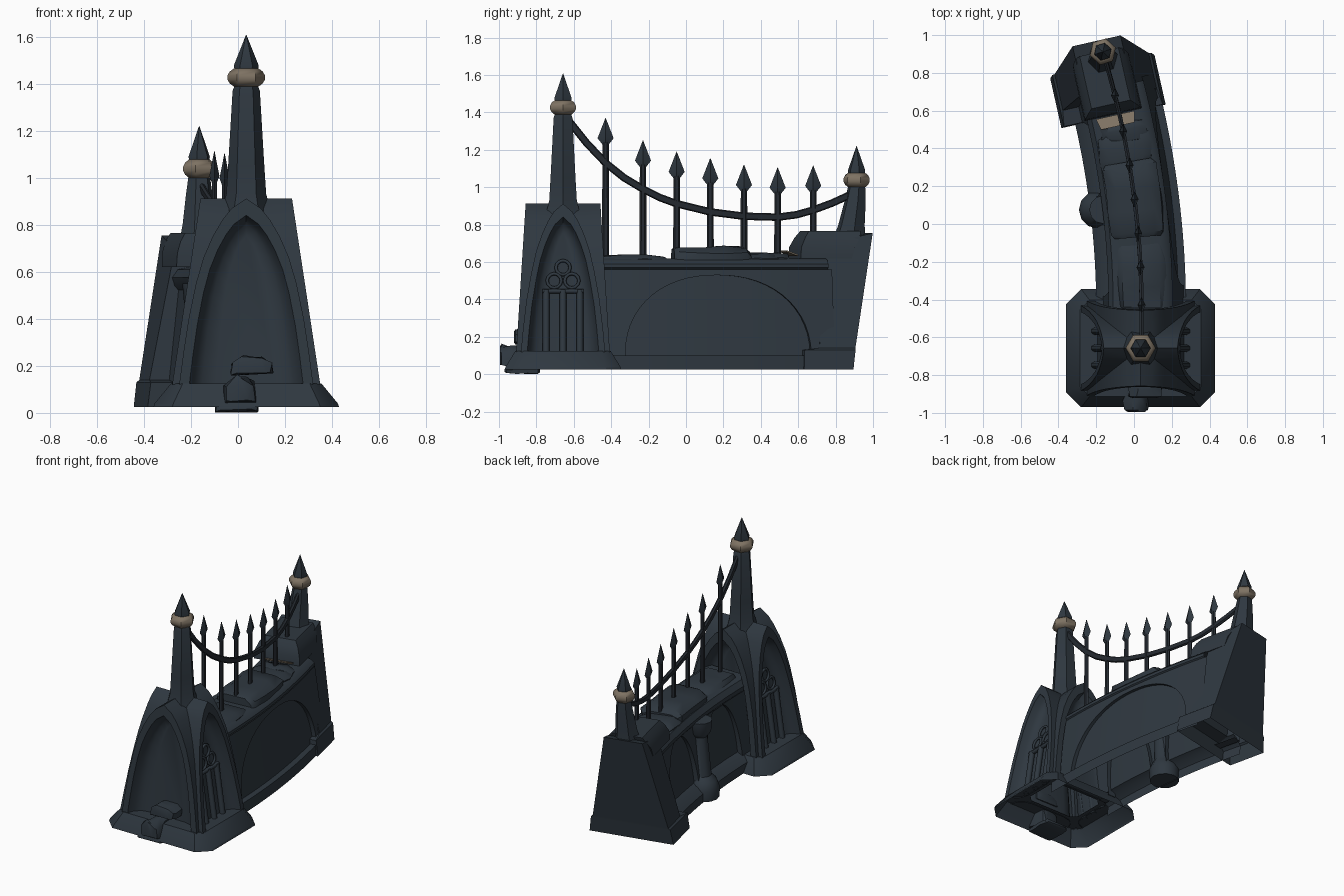
import bpy, bmesh, math, random
from mathutils import Vector, Matrix

if "Cube" in bpy.data.objects:
    bpy.data.objects.remove(bpy.data.objects["Cube"])
random.seed(4)

def material(name, rgb):
    m = bpy.data.materials.new(name)
    m.diffuse_color = (*rgb, 1)
    m.use_nodes = True
    m.node_tree.nodes["Principled BSDF"].inputs["Base Color"].default_value = m.diffuse_color
    return m

STONE = material("slate_stone", (.028, .039, .051))
IRON = material("dark_iron", (.018, .023, .030))
TAN = material("tan_stone", (.21, .17, .125))

def mesh(name, verts, faces, mat, angle=35):
    me = bpy.data.meshes.new(name)
    me.from_pydata([tuple(v) for v in verts], [], faces)
    bm = bmesh.new()
    bm.from_mesh(me)
    bmesh.ops.remove_doubles(bm, verts=bm.verts, dist=.0002)
    bmesh.ops.recalc_face_normals(bm, faces=bm.faces)
    for f in bm.faces:
        f.smooth = True
    bm.to_mesh(me)
    bm.free()
    me.set_sharp_from_angle(angle=math.radians(angle))
    me.materials.append(mat)
    ob = bpy.data.objects.new(name, me)
    bpy.context.collection.objects.link(ob)
    return ob

def loft(name, rings, mat, caps=(True, True), closed=True, angle=35):
    n = len(rings[0])
    faces = []
    for i in range(len(rings) - 1):
        for j in range(n if closed else n - 1):
            k = (j + 1) % n
            faces.append((i*n + j, i*n + k, (i+1)*n + k, (i+1)*n + j))
    if caps[0]:
        faces.append(tuple(range(n)))
    if caps[1]:
        faces.append(tuple((len(rings) - 1)*n + j for j in range(n)))
    return mesh(name, [v for r in rings for v in r], faces, mat, angle)

def turned(name, levels, mat, sides=6, rot=0, flat=1, angle=35):
    """levels: (x, y, z, radius); flat squeezes along x"""
    rings = [[(x + flat*r*math.cos(rot + math.tau*k/sides), y + r*math.sin(rot + math.tau*k/sides), z)
              for k in range(sides)] for x, y, z, r in levels]
    return loft(name, rings, mat, angle=angle)

def tube(name, pts, r, mat, cyclic=False):
    cu = bpy.data.curves.new(name, 'CURVE')
    cu.dimensions = '3D'
    cu.bevel_depth, cu.bevel_resolution = r, 1
    sp = cu.splines.new('POLY')
    sp.points.add(len(pts) - 1)
    for p, q in zip(sp.points, pts):
        p.co = (*q, 1)
    sp.use_cyclic_u = cyclic
    cu.use_fill_caps = True
    cu.materials.append(mat)
    bpy.context.collection.objects.link(bpy.data.objects.new(name, cu))

# Wall path: straight at the tower, bending to -x toward the rear
def path_x(y):
    return .04 - .11*max(0, y + .45)**2

def W(s, y, z):
    k = .22*max(0, y + .45)
    l = math.hypot(1, k)
    return Vector((path_x(y) + s/l, y + s*k/l, z))

def slab(name, s, y, z, mat=STONE, place=W, jit=.008):
    """Worn stone block; s, y, z are (min, max) ranges"""
    rings = []
    for t, inset in ((0, .025), (.06, .004), (.35, 0), (.65, 0), (.94, .004), (1, .025)):
        yy = y[0] + t*(y[1] - y[0])
        a, b, c, d = s[0] + inset, s[1] - inset, z[0] + inset*.4, z[1] - inset*.7
        e = min(.03, (d - c)*.4)
        sec = [(a, c), (b, c), (b, d - e), (b - e*1.5, d), (a + e*1.5, d), (a, d - e)]
        rings.append([place(p + random.uniform(-jit, jit), yy, q + random.uniform(-jit, jit)) for p, q in sec])
    return loft(name, rings, mat, angle=40)

def plain(x, y, z):
    return Vector((x, y, z))

# ---- Tower ----
TX, TY = .035, -.6575
def oct_ring(hx, hy, c, z):
    return [(TX + a, TY + b, z) for a, b in
            ((-hx + c, -hy), (hx - c, -hy), (hx, -hy + c), (hx, hy - c),
             (hx - c, hy), (-hx + c, hy), (-hx, hy - c), (-hx, -hy + c))]
loft("tower_plinth", [oct_ring(.395, .3125, .08, .025), oct_ring(.39, .307, .08, .04),
                      oct_ring(.32, .255, .05, .125), oct_ring(.2, .14, .04, .125)], STONE, caps=(False, False))

# height, half width of front arch, half width of side arch
PROFILE = ((.12, .285, .225), (.25, .268, .213), (.4, .245, .195), (.55, .214, .168), (.66, .182, .143),
           (.75, .143, .112), (.82, .102, .08), (.87, .062, .049), (.912, 0, 0))

def arch(name, turn, col, bottom, top, depth):
    def outline(fw, fz, d_of):
        out = []
        for sign, rows in ((-1, PROFILE), (1, PROFILE[-2::-1])):
            for row in rows:
                z = .12 + (row[0] - .12)*fz
                v = Matrix.Rotation(turn, 3, 'Z') @ Vector((sign*row[col]*fw, -d_of(row, z), z))
                out.append(v + Vector((TX, TY, 0)))
        return out
    face = lambda row, z: bottom + (top - bottom)*(z - .12)/.79
    rings = [outline(.45, .8, lambda r, z: face(r, z) - depth),
             outline(.66, .86, lambda r, z: face(r, z) - depth*.85),
             outline(.78, .89, lambda r, z: face(r, z) - depth*.5),
             outline(.85, .91, face), outline(1, 1, face),
             outline(1, 1, lambda r, z: min(r[3 - col], face(r, z)))]
    loft(name, rings, STONE, caps=(True, False), closed=False, angle=45)

for i in range(2):
    arch(f"tower_end_arch_{i}", i*math.pi, 1, .25, .2, .09)
    arch(f"tower_side_arch_{i}", math.pi/2 + i*math.pi, 2, .315, .195, .085)

# Tracery in the side niches
for sg, tag in ((1, "right"), (-1, "left")):
    lean = lambda z: .245 - .15*(z - .12)
    P = lambda a, z: (TX + sg*lean(z), TY + a, z)
    for a in (-.09, 0, .09):
        tube(f"window_shaft_{tag}", [P(a, .12), P(a, .45)], .019, STONE)
    tube(f"window_lintel_{tag}", [P(-.11, .445), P(.11, .445)], .014, STONE)
    for a, z in ((-.047, .5), (.047, .5), (0, .57)):
        tube(f"window_ring_{tag}", [P(a + .038*math.cos(t*math.tau/12), z + .038*math.sin(t*math.tau/12))
                                    for t in range(12)], .009, STONE, True)

# Tower finial
turned("tower_column", [(TX, TY, .78, .13), (TX, TY, .86, .105), (TX, TY, .93, .085), (TX, TY, 1.05, .077),
                        (TX, TY, 1.37, .058), (TX, TY, 1.39, .05)], STONE)
def finial(tag, x, y, z, r, h, rot):
    turned(tag + "_collar", [(x, y, z, r*.66), (x, y, z + .014, r*.88), (x, y, z + .03, r), (x, y, z + .047, r),
                             (x, y, z + .064, r*.88), (x, y, z + .077, r*.66)], TAN, 6, rot, angle=50)
    turned(tag + "_spike", [(x, y, z + .07, r*.62), (x, y, z + .09, r*.66), (x, y, z + h, .001)], STONE, 6, rot)
finial("tower", TX, TY, 1.388, .08, .22, 0)

# Rubble at the front
slab("rubble_upper", (-.03, .145), (-.92, -.8), (.165, .24), place=plain)
slab("rubble_lower", (-.05, .075), (-.995, -.83), (.04, .155), place=plain, jit=.012)
slab("rubble_foot", (-.1, .085), (-.97, -.78), (.004, .04), place=plain, jit=.003)

# ---- Wall (hollow below) ----
SECTION = ((-.235, .025), (-.24, .09), (-.2, .125), (-.165, .14), (-.13, .5), (-.165, .54), (-.175, .575), (-.15, .61),
           (-.1, .62), (.11, .62), (.145, .61), (.165, .59), (.165, .57), (.14, .55), (.195, .1), (.235, .1), (.235, .025))
loft("wall_core", [[W(s, -.5 + 1.22*i/26, z) for s, z in SECTION] for i in range(27)], STONE,
     caps=(False, False), closed=False, angle=40)

def spandrel(name, side, y0, y1, a, b, outer, depth):
    """Wall face above an arched recess that spans a..b"""
    c, h = (a + b)/2, (b - a)/2
    ys = [y0] + [c - h*math.cos(math.pi*i/28) for i in range(29)] + [y1]
    rows = []
    for y in ys:
        t = min(1, abs(y - c)/h)
        zb = .1 + .43*(1 - t**2.2)**(1/2.2)
        s = lambda z: side*(outer - .135*(z - .03))
        rows.append([W(s(zb) - side*depth, y, zb), W(s(zb), y, zb), W(s(.56), y, .56)])
    loft(name, rows, STONE, caps=(False, False), closed=False)

spandrel("right_arch_face", 1, -.48, .74, -.33, .62, .232, .04)
spandrel("left_arch_face_a", -1, -.48, .1, -.38, .03, .215, .06)
spandrel("left_arch_face_b", -1, .1, .74, .17, .58, .215, .06)

# Round pilaster on the left side
p = W(-.2, .1, 0)
turned("pilaster", [(p.x, p.y, .03, .095), (p.x, p.y, .1, .1), (p.x, p.y, .15, .08), (p.x + .01, p.y, .18, .055),
                    (p.x + .03, p.y, .44, .045), (p.x + .03, p.y, .47, .068), (p.x + .03, p.y, .55, .075)], STONE, 12)

# Worn coping stones
for i, (s, y, z) in enumerate((((-.13, .135), (-.46, -.1), (.58, .635)), ((-.145, .14), (-.07, .33), (.58, .68)),
                               ((-.15, .13), (.28, .48), (.57, .645)), ((-.12, .12), (.43, .535), (.57, .65)))):
    slab(f"coping_stone_{i}", s, y, z)

# ---- Rear buttress (hollow below) ----
O, T, S = Vector((-.15, .755, 0)), Vector((-.22, .975, 0)), Vector((.975, .22, 0))
def rear(u, v, z):
    return O + S*u + T*v + Vector((0, 0, z))
def rect(hw, v0, v1, z, drop=0):
    return [rear(-hw, v0, z - drop), rear(hw, v0, z - drop), rear(hw, v1, z), rear(-hw, v1, z)]
loft("rear_buttress", [rect(.283, -.19, .08, .025), rect(.268, -.185, .095, .13), rect(.255, -.1, .097, .14),
                       rect(.13, -.035, .22, .755, .06)], STONE, caps=(False, True), angle=20)
loft("rear_ledge", [rect(.155, -.18, .1, .62), rect(.15, -.175, .12, .68), rect(.13, -.15, .15, .73),
                    rect(.105, -.125, .16, .765)], STONE, angle=45)
# Broken tan edge in front of the ledge, sloping to the rear
loft("broken_edge", [[rear(u, v, z + d) for u, v, z in ((-.08, -.245, .655), (.1, -.245, .655),
                      (.115, -.185, .632), (-.095, -.185, .632))] for d in (0, .008)], TAN)
RX, RY = -.165, .912
turned("rear_column", [(RX, .875, .74, .085), (RX, .885, .8, .073), (RX, .905, .93, .058), (RX, RY, 1.0, .048)],
       STONE, 6, 1.3)
finial("rear", RX, RY, 1.0, .072, .22, 1.35)

# ---- Iron fence ----
for i, (y, top) in enumerate(((-.43, 1.37), (-.23, 1.25), (-.05, 1.19), (.13, 1.155),
                              (.31, 1.12), (.49, 1.105), (.68, 1.115))):
    x = path_x(y)
    turned(f"fence_bar_{i}", [(x, y, .58, .019), (x, y, top - .12, .017)], IRON, 6, math.pi/2, .7)
    turned(f"fence_point_{i}", [(x, y, top - .145, .014), (x, y, top - .108, .043), (x, y, top, .001)],
           STONE, 4, math.pi/2, .5)

# Hanging flat rail
RAIL = ((-.63, 1.36), (-.53, 1.235), (-.43, 1.13), (-.33, 1.05), (-.23, .99), (-.14, .945), (-.05, .912), (.13, .868),
        (.31, .845), (.49, .84), (.59, .853), (.68, .878), (.78, .915), (.89, .965))
rings = []
for i, (y, z) in enumerate(RAIL):
    a, b = RAIL[max(0, i - 1)], RAIL[min(len(RAIL) - 1, i + 1)]
    d = Vector((b[0] - a[0], b[1] - a[1])).normalized()
    rings.append([(path_x(y) + e, y - d.y*h, z + d.x*h)
                  for e, h in ((-.011, -.014), (0, -.02), (.011, -.014), (.011, .014), (0, .02), (-.011, .014))])
loft("fence_rail", rings, IRON)
